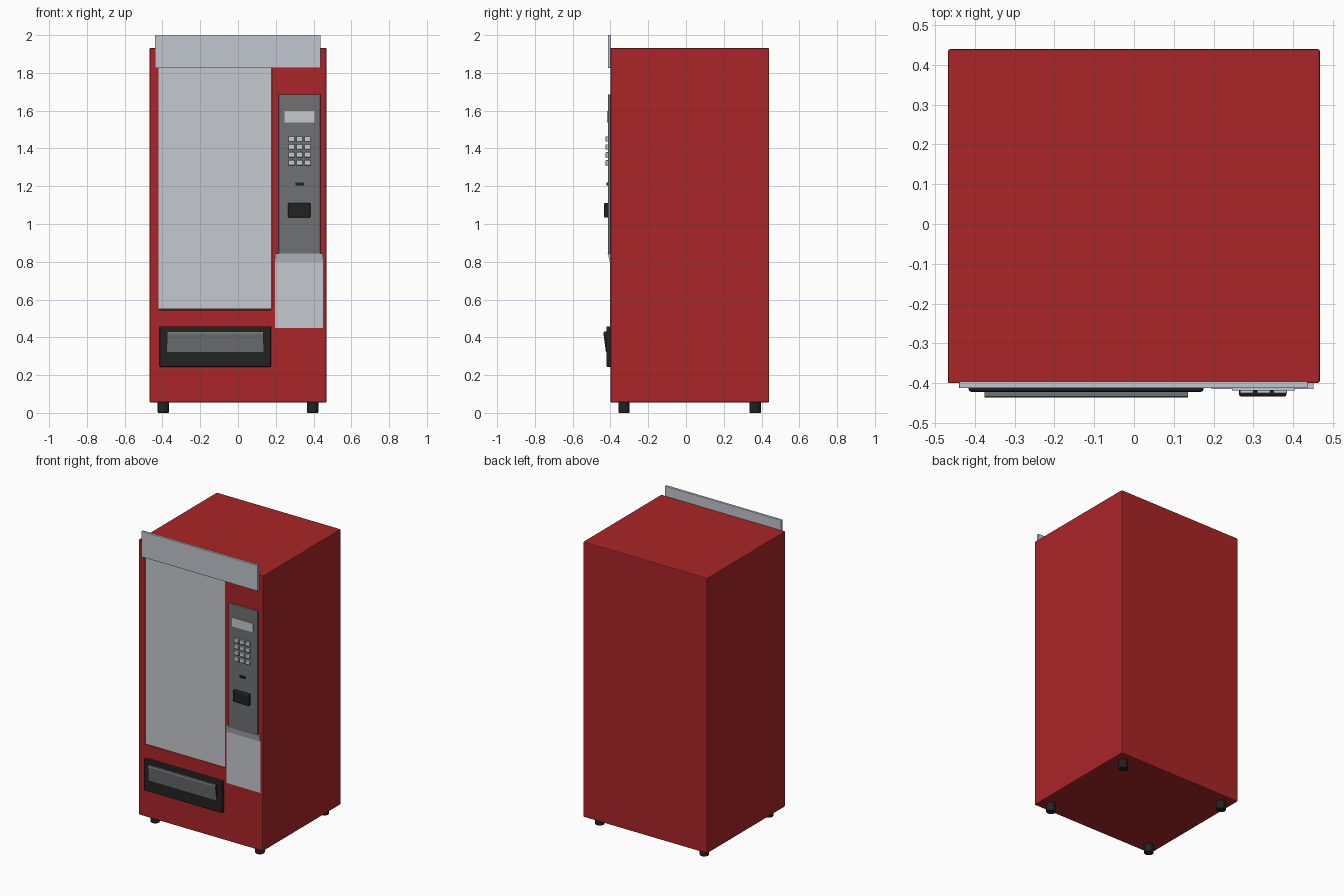
import bpy, bmesh, math

if "Cube" in bpy.data.objects:
    bpy.data.objects.remove(bpy.data.objects["Cube"])


def material(name, rgb):
    m = bpy.data.materials.new(name)
    m.diffuse_color = (*rgb, 1)
    m.use_nodes = True
    m.node_tree.nodes["Principled BSDF"].inputs["Base Color"].default_value = m.diffuse_color
    return m


RED = material("cabinet red", (0.40, 0.018, 0.02))
PALE = material("pale panel", (0.56, 0.58, 0.62))
SILVER = material("header silver", (0.53, 0.57, 0.61))
GREY = material("control grey", (0.16, 0.165, 0.17))
BLACK = material("dark plastic", (0.016, 0.016, 0.017))


def finish(name, bm, mat, bevel=0.0, segments=2):
    bmesh.ops.recalc_face_normals(bm, faces=bm.faces)
    mesh = bpy.data.meshes.new(name)
    bm.to_mesh(mesh)
    bm.free()
    mesh.materials.append(mat)
    ob = bpy.data.objects.new(name, mesh)
    bpy.context.collection.objects.link(ob)
    if bevel:
        mod = ob.modifiers.new("edge", 'BEVEL')
        mod.width, mod.segments = bevel, segments
        mod.limit_method = 'ANGLE'
    return ob


def box(name, x, y, z, mat, bevel=0.0):
    bm = bmesh.new()
    bmesh.ops.create_cube(bm, size=1)
    for v in bm.verts:
        v.co = [(r[0] + r[1]) / 2 + c * (r[1] - r[0]) for c, r in zip(v.co, (x, y, z))]
    return finish(name, bm, mat, bevel)


def extrude_x(name, profile, x, mat, bevel=0.0):
    """Solid made from a (y, z) side profile spanning the x range."""
    bm = bmesh.new()
    ends = [[bm.verts.new((px, y, z)) for y, z in profile] for px in x]
    for loop in ends:
        bm.faces.new(loop)
    n = len(profile)
    for i in range(n):
        j = (i + 1) % n
        bm.faces.new((ends[0][i], ends[0][j], ends[1][j], ends[1][i]))
    return finish(name, bm, mat, bevel)


# Cabinet with a shallow window recess
cabinet = box("cabinet", (-0.468, 0.468), (-0.40, 0.44), (0.055, 1.932), RED)
cutter = box("window_cutter", (-0.42, 0.178), (-0.5, -0.384), (0.545, 1.87), RED)
cutter.hide_render = True
cutter.hide_viewport = True
cut = cabinet.modifiers.new("window", 'BOOLEAN')
cut.operation, cut.object, cut.solver = 'DIFFERENCE', cutter, 'EXACT'
soft = cabinet.modifiers.new("edge", 'BEVEL')
soft.width, soft.segments, soft.limit_method = 0.006, 2, 'ANGLE'

# Window, header and lower panel
box("window", (-0.42, 0.178), (-0.395, -0.38), (0.549, 1.868), PALE)
box("header_sign", (-0.44, 0.437), (-0.413, -0.396), (1.825, 2.0), SILVER, 0.002)
extrude_x("lower_panel", [(-0.39, 0.45), (-0.403, 0.45), (-0.403, 0.80),
                          (-0.415, 0.845), (-0.39, 0.845)], (0.195, 0.451), PALE)

# Control panel with display, keypad, coin slot and bill reader
box("control_panel", (0.215, 0.436), (-0.413, -0.395), (0.84, 1.686), GREY, 0.003)
box("display", (0.246, 0.405), (-0.419, -0.41), (1.537, 1.598), PALE, 0.001)
for row in range(4):
    for col in range(3):
        cx, cz = 0.284 + 0.042 * col, 1.45 - 0.042 * row
        box("key", (cx - 0.017, cx + 0.017), (-0.426, -0.41),
            (cz - 0.014, cz + 0.014), PALE, 0.003)
box("coin_slot", (0.304, 0.346), (-0.422, -0.41), (1.204, 1.219), BLACK, 0.002)
box("bill_reader", (0.264, 0.384), (-0.434, -0.41), (1.034, 1.112), BLACK, 0.006)

# Delivery tray with a tilted flap
box("delivery_frame", (-0.416, 0.175), (-0.422, -0.395), (0.243, 0.458), BLACK, 0.006)
flap_profile = [(-0.41, 0.322), (-0.424, 0.322), (-0.437, 0.418),
                (-0.434, 0.431), (-0.41, 0.431)]
flap = extrude_x("delivery_flap", flap_profile, (-0.376, 0.136), BLACK)
flap.data.materials.append(GREY)
for f in flap.data.polygons:
    if f.normal.y < -0.5 or f.normal.z > 0.5:
        f.material_index = 1

# Feet
for x in (-0.395, 0.395):
    for y in (-0.328, 0.366):
        bm = bmesh.new()
        bmesh.ops.create_cone(bm, cap_ends=True, segments=20, radius1=0.03,
                              radius2=0.03, depth=0.06)
        bmesh.ops.translate(bm, verts=bm.verts, vec=(x, y, 0.03))
        finish("foot", bm, BLACK, 0.004)

# Smooth rounded edges, keeping hard corners
for ob in bpy.context.collection.objects:
    if ob.name.startswith(("foot", "bill_reader", "key")):
        bpy.ops.object.select_all(action='DESELECT')
        ob.select_set(True)
        bpy.context.view_layer.objects.active = ob
        bpy.ops.object.shade_smooth_by_angle(angle=math.radians(40))
